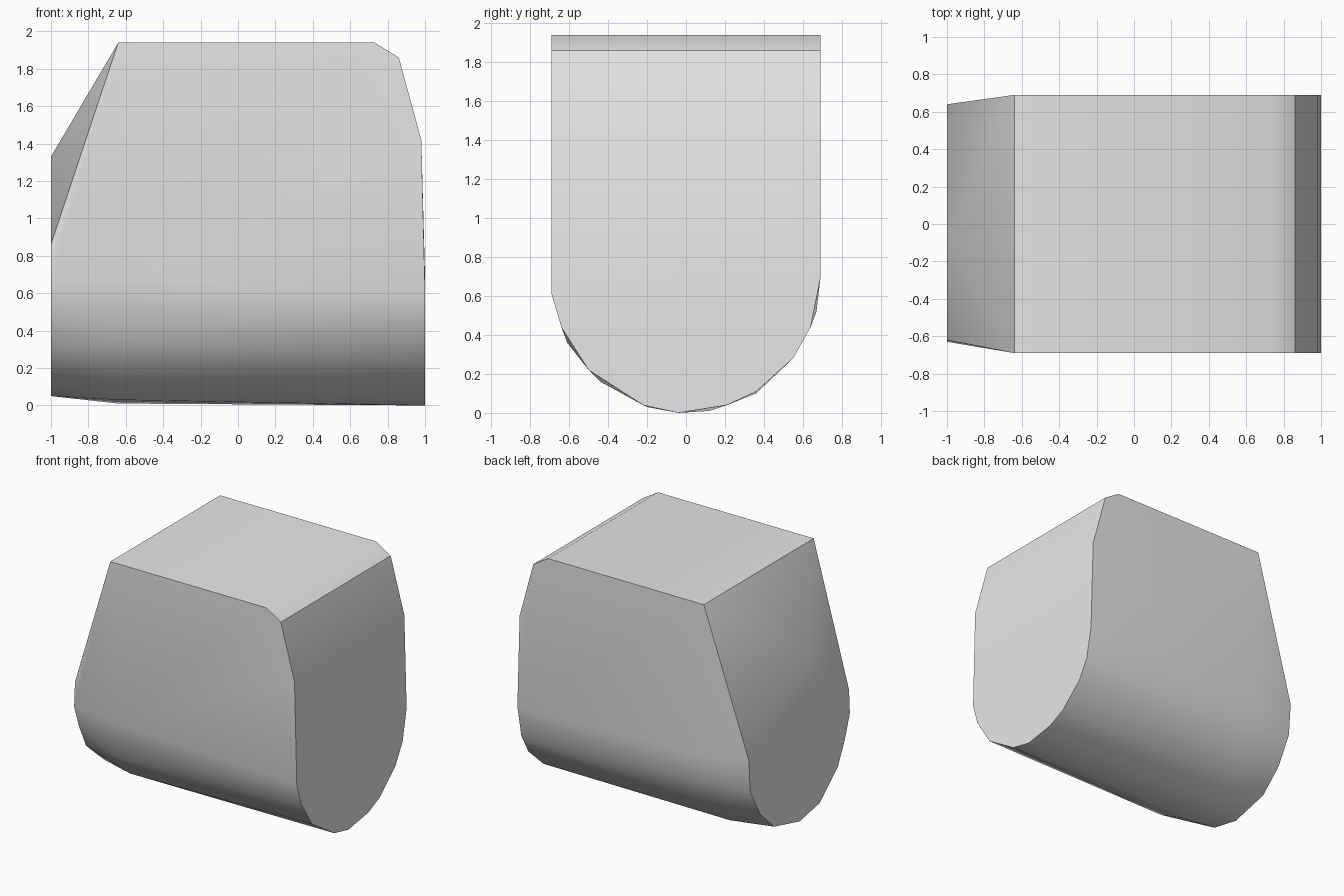
import bpy
import bmesh
import math

cube = bpy.data.objects.get("Cube")
if cube:
    bpy.data.objects.remove(cube, do_unlink=True)

grey = bpy.data.materials.new("light_grey")
grey.use_nodes = True
colour = (0.8, 0.8, 0.8, 1)
grey.diffuse_color = colour
grey.node_tree.nodes["Principled BSDF"].inputs["Base Color"].default_value = colour

HALF = 0.69  # half the body depth

# Small rounded end, as (y, z)
small_end = [(-0.09, 1.33), (-0.62, 0.86), (-0.63, 0.67), (-0.57, 0.49),
             (-0.48, 0.3), (-0.25, 0.1), (0, 0.05), (0.32, 0.13),
             (0.5, 0.3), (0.62, 0.52), (0.64, 0.78)]

# Rounded belly where the taper starts
shoulder = [(-HALF, 0.67), (-0.61, 0.36), (-0.44, 0.16), (-0.2, 0.03),
            (0.12, 0.01), (0.36, 0.1), (0.55, 0.28), (0.67, 0.52), (HALF, 0.73)]

# Belly at the large flat end
large_end = [(-HALF, 0.61), (-0.64, 0.44), (-0.5, 0.22), (-0.22, 0.04),
             (-0.04, 0), (0.21, 0.04), (0.36, 0.11), (0.55, 0.28),
             (0.64, 0.44), (HALF, 0.69)]

# Upper outline shared by both side walls, as (x, z)
upper_outline = [(-0.64, 1.94), (0.73, 1.94), (0.86, 1.86), (0.98, 1.42)]

points = []
for x, section in ((-1, small_end), (-0.64, shoulder), (1, large_end)):
    points += [(x, y, z) for y, z in section]
for side in (-1, 1):
    points += [(x, side * HALF, z) for x, z in upper_outline]

# Skin the sections into one closed convex body
bm = bmesh.new()
verts = [bm.verts.new(p) for p in points]
hull = bmesh.ops.convex_hull(bm, input=verts)
unused = [v for v in bm.verts if not v.link_faces]
bmesh.ops.delete(bm, geom=unused, context="VERTS")
bmesh.ops.dissolve_limit(bm, angle_limit=math.radians(0.5),
                         verts=bm.verts[:], edges=bm.edges[:])
bmesh.ops.recalc_face_normals(bm, faces=bm.faces[:])

mesh = bpy.data.meshes.new("tapered_body")
bm.to_mesh(mesh)
bm.free()
mesh.materials.append(grey)
body = bpy.data.objects.new("tapered_body", mesh)
bpy.context.collection.objects.link(body)

bpy.ops.object.select_all(action="DESELECT")
body.select_set(True)
bpy.context.view_layer.objects.active = body
bpy.ops.object.shade_smooth_by_angle(angle=math.radians(35))
